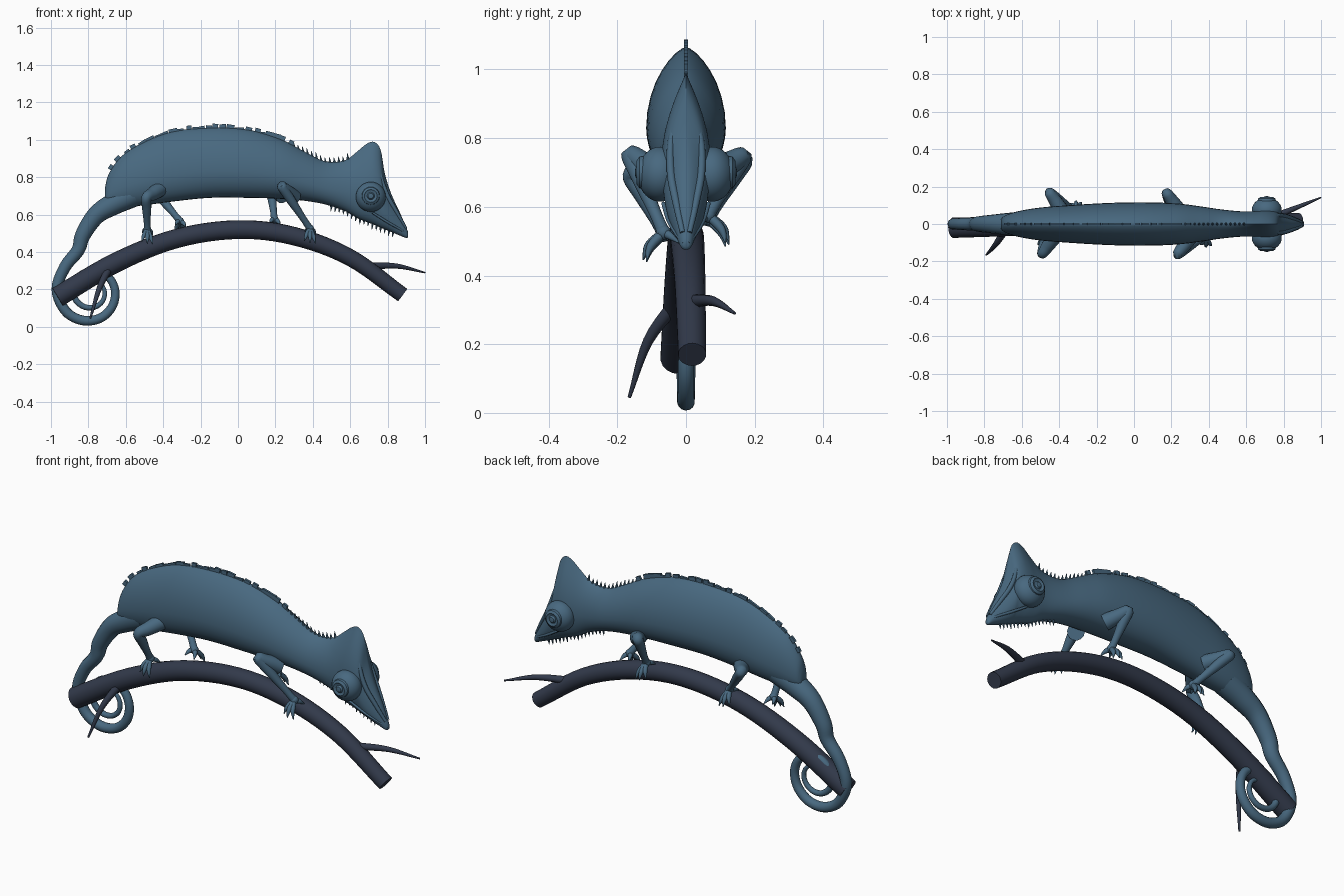
import bpy, bmesh, math, random
from mathutils import Vector, Matrix

if "Cube" in bpy.data.objects:
    bpy.data.objects.remove(bpy.data.objects["Cube"])

random.seed(4)


def material(name, col):
    m = bpy.data.materials.new(name)
    m.diffuse_color = (*col, 1)
    m.use_nodes = True
    m.node_tree.nodes["Principled BSDF"].inputs["Base Color"].default_value = m.diffuse_color
    return m


SKIN = material("skin", (0.065, 0.14, 0.215))
BARK = material("bark", (0.032, 0.042, 0.07))


def finish(bm, name, mat, angle=40):
    bmesh.ops.recalc_face_normals(bm, faces=bm.faces[:])
    me = bpy.data.meshes.new(name)
    bm.to_mesh(me)
    bm.free()
    ob = bpy.data.objects.new(name, me)
    bpy.context.collection.objects.link(ob)
    me.materials.append(mat)
    bpy.ops.object.select_all(action='DESELECT')
    ob.select_set(True)
    bpy.context.view_layer.objects.active = ob
    bpy.ops.object.shade_smooth_by_angle(angle=math.radians(angle))
    return ob


def smooth_path(pts, n):
    """Catmull-Rom interpolation of equal-length tuples."""
    p = [Vector(q) for q in pts]
    p = [2 * p[0] - p[1]] + p + [2 * p[-1] - p[-2]]
    out = []
    for i in range(1, len(p) - 2):
        a, b, c, d = p[i - 1:i + 3]
        for k in range(n):
            t = k / n
            out.append(0.5 * (2 * b + (c - a) * t + (2 * a - 5 * b + 4 * c - d) * t * t
                              + (3 * b - a - 3 * c + d) * t ** 3))
    return out + [p[-2]]


def loft(bm, rings):
    rows = [[bm.verts.new(v) for v in r] for r in rings]
    n = len(rows[0])
    for r, s in zip(rows, rows[1:]):
        for i in range(n):
            bm.faces.new((r[i], r[(i + 1) % n], s[(i + 1) % n], s[i]))
    bm.faces.new(rows[0])
    bm.faces.new(rows[-1])


def tube(bm, pts, n=6, sides=14):
    """Round tube through points (x, y, z, radius)."""
    path = [Vector(q) for q in pts] if n == 1 else smooth_path([tuple(q) for q in pts], n)
    pos = [v.to_3d() if len(v) == 3 else Vector(v[:3]) for v in path]
    rings, u = [], None
    for i, p in enumerate(pos):
        t = (pos[min(i + 1, len(pos) - 1)] - pos[max(i - 1, 0)]).normalized()
        if u is None:
            u = t.orthogonal()
        u = (u - t * u.dot(t)).normalized()
        w = t.cross(u)
        rad = max(path[i][3], 0.001)
        rings.append([p + rad * (u * math.cos(a) + w * math.sin(a))
                      for a in (2 * math.pi * k / sides for k in range(sides))])
    loft(bm, rings)


# Body and head: x, top, bottom, half width, upper sharpness
SECTIONS = [(-.712, .74, .66, .025, 1.2), (-.69, .82, .645, .045, 1.2), (-.62, .915, .64, .068, 1.3),
            (-.5, .99, .65, .088, 1.4), (-.35, 1.045, .67, .10, 1.4), (-.15, 1.065, .69, .112, 1.4),
            (.05, 1.055, .69, .116, 1.4), (.225, 1.005, .685, .11, 1.4), (.35, .94, .675, .095, 1.4),
            (.465, .885, .655, .078, 1.4), (.57, .89, .62, .068, 1.6), (.64, .94, .58, .068, 2),
            (.69, .98, .56, .072, 2.2), (.73, .988, .545, .072, 2.2), (.763, .945, .53, .068, 2.2),
            (.785, .82, .522, .062, 1.7), (.82, .71, .507, .05, 1.2), (.866, .61, .488, .032, 1),
            (.90, .53, .475, .018, 1), (.91, .505, .482, .009, 1)]
rings = []
for x, top, bot, w, sharp in smooth_path(SECTIONS, 4):
    mid = bot + .38 * (top - bot)
    ring = []
    for k in range(32):
        a = 2 * math.pi * k / 32
        s, c = math.sin(a), math.cos(a)
        e = sharp if c > 0 else 0.9
        ring.append((x, math.copysign(w * abs(s) ** e, s), mid + c * ((top - mid) if c > 0 else (mid - bot))))
    rings.append(ring)
bm = bmesh.new()
loft(bm, rings)
finish(bm, "body", SKIN, 60)


def profile(x, idx):
    for a, b in zip(SECTIONS, SECTIONS[1:]):
        if a[0] <= x <= b[0]:
            t = (x - a[0]) / (b[0] - a[0])
            return a[idx] + t * (b[idx] - a[idx])


# Tail: thick root, then an inward spiral
tail = [(-.56, 0, .71, .07), (-.67, 0, .655, .06), (-.76, 0, .595, .05), (-.83, 0, .49, .042),
        (-.855, 0, .41, .036), (-.925, 0, .32, .032), (-.968, 0, .2, .029)]
for k in range(1, 19):
    t = k / 18
    a = math.pi + t * 3.55 * math.pi
    r = .185 - .03 * min(1, t * 4) - .10 * t
    tail.append((-.783 + r * math.cos(a), 0, .187 + r * math.sin(a), .028 - .019 * t))
bm = bmesh.new()
tube(bm, tail, 5)
finish(bm, "tail", SKIN, 60)

# Branch and twigs
bm = bmesh.new()
tube(bm, [(-.965, -.02, .16, .055), (-.65, -.012, .345, .053), (-.33, -.005, .472, .051),
          (0, 0, .52, .05), (.3, .005, .485, .049), (.6, .012, .37, .045), (.88, .018, .17, .041)], 6, 18)
finish(bm, "branch", BARK)
bm = bmesh.new()
tube(bm, [(.70, .02, .325, .02), (.85, .08, .325, .014), (1.0, .142, .29, .004)], 5, 10)
tube(bm, [(-.68, -.02, .33, .022), (-.74, -.11, .21, .015), (-.79, -.165, .045, .005)], 5, 10)
finish(bm, "twigs", BARK)

# Legs and grasping feet: side, hip, knee, ankle
LEGS = {"front_leg_right": (-1, (.30, .07, .69), (.235, .162, .75), (.385, .065, .525)),
        "front_leg_left": (1, (.24, .07, .70), (.175, .165, .745), (.195, .065, .575)),
        "back_leg_right": (-1, (-.42, .06, .735), (-.49, .158, .69), (-.485, .065, .52)),
        "back_leg_left": (1, (-.38, .06, .71), (-.45, .168, .735), (-.31, .065, .565))}
for name, (side, hip, knee, ankle) in LEGS.items():
    h, k, f = (Vector((p[0], side * p[1], p[2])) for p in (hip, knee, ankle))
    bm = bmesh.new()
    tube(bm, [(*h, .042), (*h.lerp(k, .6), .035), (*k, .027), (*k.lerp(f, .3), .025),
              (*k.lerp(f, .75), .018), (*f, .019)], 6)
    bmesh.ops.create_uvsphere(bm, u_segments=14, v_segments=10, radius=.022, matrix=Matrix.Translation(f))
    # three outer toes hug the side, two inner toes lie over the top
    for dx, dy, dz in ((-.03, .045, -.065), (0, .06, -.075), (.03, .05, -.08), (-.025, -.045, -.02), (.03, -.045, -.03)):
        tip = f + Vector((dx, side * dy, dz))
        m = f.lerp(tip, .6) + Vector((0, side * .008, .008))
        tube(bm, [(*f, .014), (*m, .012), (*tip, .002)], 4, 8)
    finish(bm, name, SKIN, 60)

# Turret eyes: ball, lid rings and pupil
for side, name in ((-1, "eye_right"), (1, "eye_left")):
    bm = bmesh.new()
    bmesh.ops.create_uvsphere(bm, u_segments=28, v_segments=18, radius=1,
                              matrix=Matrix.Translation((.71, side * .075, .695)) @ Matrix.Diagonal((.08, .066, .08, 1)))
    turret = [(.05, .118), (.046, .136), (.034, .144), (.026, .139), (.02, .139), (.014, .147), (.004, .149)]
    loft(bm, [[(.71 + r * math.cos(a), side * y, .70 + r * math.sin(a))
               for a in (2 * math.pi * i / 24 for i in range(24))] for r, y in turret])
    finish(bm, name, SKIN, 35)

# Head ridges running from casque to snout
bm = bmesh.new()
for s in (-1, 1):
    tube(bm, [(.735, s * .012, .93, .006), (.765, s * .042, .80, .01), (.80, s * .044, .70, .012),
              (.85, s * .028, .61, .011), (.898, s * .01, .525, .008)], 5, 8)
    tube(bm, [(.72, s * .066, .61, .006), (.80, s * .05, .56, .007), (.87, s * .027, .52, .006),
              (.907, s * .006, .495, .005)], 5, 8)
finish(bm, "head_ridges", SKIN, 60)

# Back crest: small slanted plates along the spine
bm = bmesh.new()
x = -.67
while x < .3:
    z = profile(x, 1)
    slope = math.atan2(profile(x + .02, 1) - profile(x - .02, 1), .04)
    big = random.random() < .35
    length, height = random.uniform(.025, .05), .044 if big else random.uniform(.018, .03)
    mat = (Matrix.Translation((x, 0, z)) @ Matrix.Rotation(-slope + random.uniform(-.15, .15), 4, 'Y')
           @ Matrix.Diagonal((length, .012, height, 1)))
    bmesh.ops.create_cube(bm, size=1, matrix=mat)
    x += random.uniform(.03, .05)
finish(bm, "back_crest", SKIN, 20)

# Small spines on nape and throat
bm = bmesh.new()
for idx, start, end, step, up in ((1, .30, .60, .024, 1), (2, .50, .84, .022, -1)):
    x = start
    while x < end:
        z = profile(x, idx)
        size = random.uniform(.018, .028)
        tube(bm, [(x, 0, z - up * .008, .008), (x - .004, 0, z + up * size, .001)], 1, 6)
        x += step
finish(bm, "nape_and_throat_spines", SKIN, 20)
